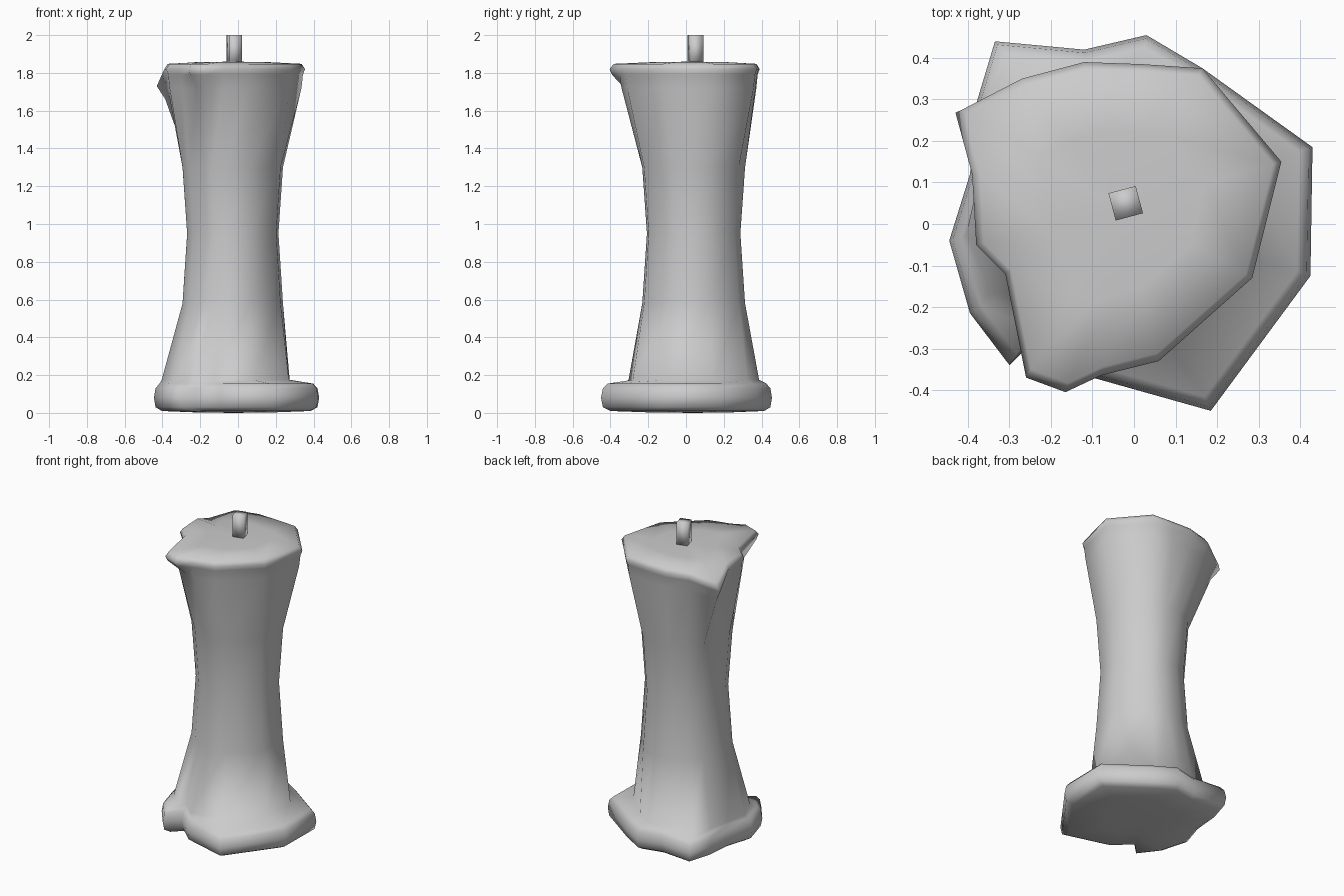
import bpy, bmesh, math
from mathutils import Vector

if "Cube" in bpy.data.objects:
    bpy.data.objects.remove(bpy.data.objects["Cube"])

C = Vector((-0.025, 0.04))
# matching outlines, counter-clockwise from the right: top rim and spread base
TOP = [(.355, .15), (.165, .375), (.02, .385), (-.12, .39), (-.27, .35), (-.415, .275), (-.39, .12),
       (-.38, -.05), (-.31, -.12), (-.26, -.37), (-.165, -.405), (-.08, -.365), (.06, -.33), (.285, -.13)]
BASE = [(.43, .185), (.165, .375), (.03, .455), (-.12, .42), (-.335, .44), (-.38, .29), (-.395, .12),
        (-.445, -.04), (-.395, -.215), (-.3, -.34), (-.22, -.26), (-.1, -.37), (.185, -.45), (.425, -.125)]
TOP = [Vector(p) for p in TOP]
BASE = [Vector(p) for p in BASE]
DIRS = [((t - C).normalized() + (b - C).normalized()).normalized() for t, b in zip(TOP, BASE)]


def scaled(outline, s):
    return [C + (p - C) * s for p in outline]


def circle(r):
    return [C + d * r for d in DIRS]


def limited(outline, s, r):
    # outline pulled in so that drips do not run down the body
    return [C + (p - C) * min(s, r / (p - C).length) for p in outline]


def make(name, bm):
    bmesh.ops.recalc_face_normals(bm, faces=bm.faces)
    for f in bm.faces:
        f.smooth = True
    me = bpy.data.meshes.new(name)
    bm.to_mesh(me)
    bm.free()
    ob = bpy.data.objects.new(name, me)
    bpy.context.collection.objects.link(ob)
    return ob


# wax body: stacked rings from base to rim
foot = [p + Vector((-.035, 0)) for p in limited(BASE, .85, .35)]
rings = [(scaled(BASE, .9), .01), (scaled(BASE, .98), .03), (BASE, .08),
         (scaled(BASE, .98), .13), (scaled(BASE, .93), .155), (foot, .175),
         (circle(.275), .58), (circle(.25), .95), (circle(.275), 1.3),
         (limited(TOP, .95, .385), 1.72), (scaled(TOP, .97), 1.79),
         (TOP, 1.82), (scaled(TOP, .95), 1.848)]
bm = bmesh.new()
loops = [[bm.verts.new((p.x, p.y, z)) for p in ring] for ring, z in rings]
n = len(TOP)
for a, b in zip(loops, loops[1:]):
    for i in range(n):
        j = (i + 1) % n
        bm.faces.new((a[i], a[j], b[j], b[i]))
for loop, z in ((loops[0], 0), (loops[-1], 1.86)):
    inner = [bm.verts.new((C.x + (v.co.x - C.x) * .55, C.y + (v.co.y - C.y) * .55,
                           v.co.z * .3 + z * .7)) for v in loop]
    mid = bm.verts.new((C.x, C.y, z))
    for i in range(n):
        j = (i + 1) % n
        bm.faces.new((loop[i], loop[j], inner[j], inner[i]))
        bm.faces.new((inner[i], inner[j], mid))
# sagging lump on the left rear rim
for k in (10, 11, 12):
    loops[k][5].co.z -= .06
loops[9][5].co.x = -.385
loops[10][5].co.x = -.43
loops[9][5].co.z = 1.66
make("candle_body", bm)

# wick: slightly turned square post
bm = bmesh.new()
bmesh.ops.create_cone(bm, cap_ends=True, segments=4, radius1=.048, radius2=.048, depth=.16)
wick = make("wick", bm)
wick.location = (-.02, .05, 1.92)
wick.rotation_euler.z = math.radians(15 + 45)
